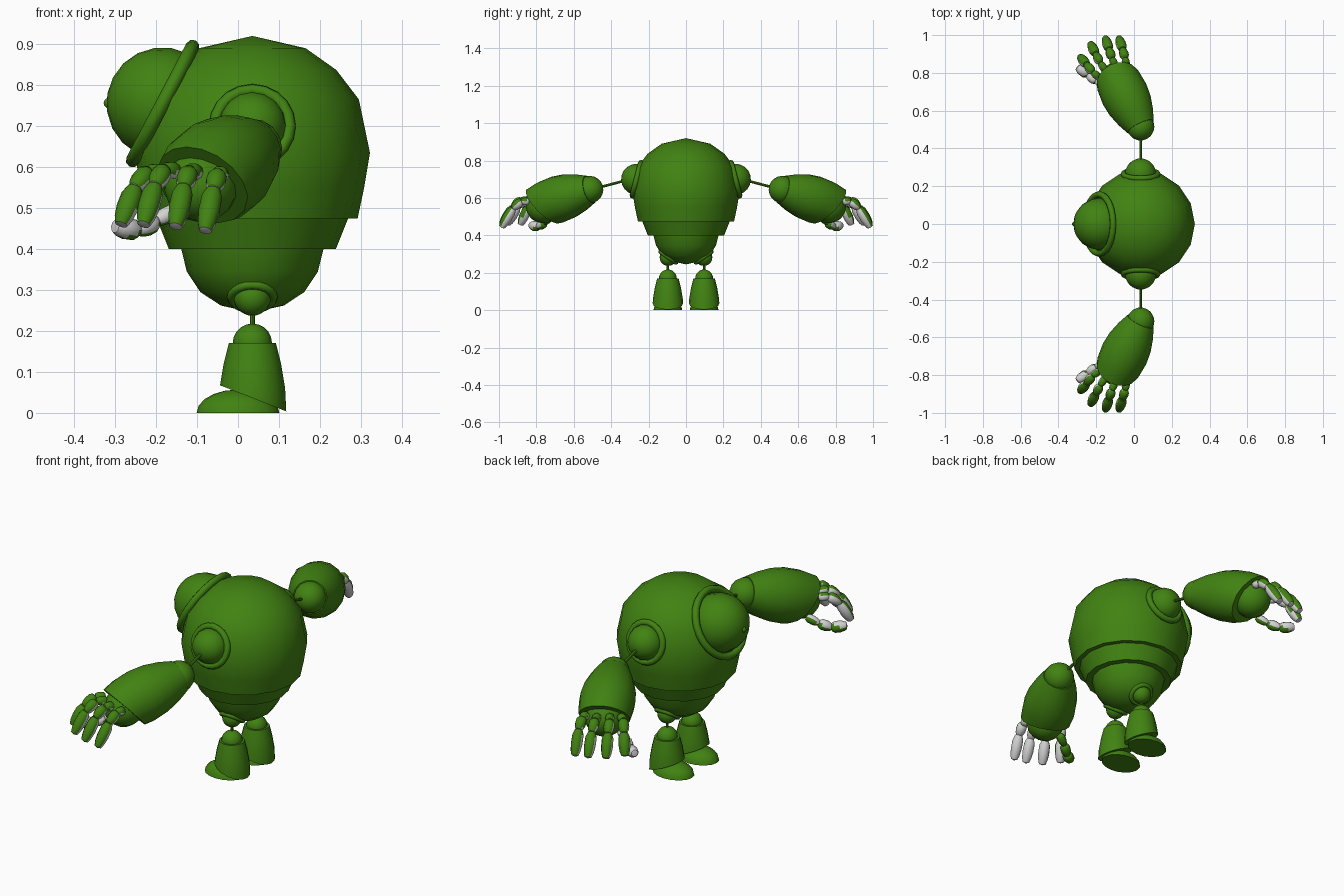
import bpy, bmesh
from math import sin, cos, pi, radians
from mathutils import Vector, Matrix

if "Cube" in bpy.data.objects:
    bpy.data.objects.remove(bpy.data.objects["Cube"])


def material(name, rgb):
    m = bpy.data.materials.new(name)
    m.diffuse_color = (*rgb, 1)
    m.use_nodes = True
    m.node_tree.nodes["Principled BSDF"].inputs["Base Color"].default_value = m.diffuse_color
    return m


GREEN = material("green", (0.053, 0.225, 0.006))
WHITE = material("light_grey", (0.65, 0.65, 0.65))
CX = 0.035  # body axis


def lathe(name, profile, origin, axis=(0, 0, 1), segs=16, closed=False, mirror=True,
          scale=None, cut=None, white_dir=None, sharp=40):
    """Turn (distance, radius) points about an axis; optional plane cut and y mirror."""
    bm = bmesh.new()
    rings = []
    for d, r in profile:
        n = 1 if r < 1e-6 else segs
        rings.append([bm.verts.new((r * cos(2 * pi * i / segs), r * sin(2 * pi * i / segs), d))
                      for i in range(n)])
    pairs = list(zip(rings, rings[1:])) + ([(rings[-1], rings[0])] if closed else [])
    for a, b in pairs:
        for i in range(segs):
            j = (i + 1) % segs
            quad = [a[i % len(a)], a[j % len(a)], b[j % len(b)], b[i % len(b)]]
            face = list(dict.fromkeys(quad))
            if len(face) > 2:
                bm.faces.new(face)
    rot = Matrix() if Vector(axis).normalized().z > 0.999 else \
        Vector(axis).to_track_quat('Z', 'Y').to_matrix().to_4x4()
    mat = Matrix.Translation(origin) @ rot
    if scale:
        mat = mat @ Matrix.Diagonal((*scale, 1))
    bm.transform(mat)
    if cut:
        geom = bm.verts[:] + bm.edges[:] + bm.faces[:]
        bmesh.ops.bisect_plane(bm, geom=geom, plane_co=cut[0], plane_no=cut[1], clear_outer=True)
    open_edges = [e for e in bm.edges if e.is_boundary]
    if open_edges:
        bmesh.ops.holes_fill(bm, edges=open_edges, sides=0)
    bmesh.ops.recalc_face_normals(bm, faces=bm.faces[:])
    bm.normal_update()
    for f in bm.faces:
        f.smooth = True
        if white_dir is not None and f.normal.dot(white_dir) > -0.12:
            f.material_index = 1
    me = bpy.data.meshes.new(name)
    bm.to_mesh(me)
    bm.free()
    me.materials.append(GREEN)
    me.materials.append(WHITE)
    me.set_sharp_from_angle(angle=radians(sharp))
    ob = bpy.data.objects.new(name, me)
    bpy.context.collection.objects.link(ob)
    if mirror:
        mod = ob.modifiers.new("mirror", 'MIRROR')
        mod.use_axis = (False, True, False)
        mod.use_mirror_merge = False
    return ob


def ball(r, n=10, start=-90):
    angles = [radians(start + (90 - start) * i / n) for i in range(n + 1)]
    return [(r * sin(a), max(0, r * cos(a))) for a in angles]


def hoop(major, minor, n=8):
    return [(minor * sin(2 * pi * i / n), major + minor * cos(2 * pi * i / n)) for i in range(n)]


# Body: upper shell, waist band, lower bowl
lathe("upper_shell", [(0.475, 0.257), (0.55, 0.273), (0.635, 0.287), (0.765, 0.26),
                      (0.837, 0.205), (0.89, 0.13), (0.92, 0)], (CX, 0, 0), mirror=False)
lathe("waist_band", [(0.40, 0.204), (0.48, 0.236)], (CX, 0, 0), mirror=False)
lathe("lower_bowl", [(0.245, 0), (0.262, 0.077), (0.295, 0.127), (0.345, 0.16), (0.41, 0.176)],
      (CX, 0, 0), mirror=False)

# Eye: dome, rim and small pupil knob
eye, eye_axis = (-0.184, 0, 0.755), (-0.885, 0, 0.465)
lathe("eye_dome", ball(0.137), eye, eye_axis, segs=20, mirror=False)
lathe("eye_rim", hoop(0.157, 0.017), eye, eye_axis, segs=24, closed=True, mirror=False, sharp=60)
lathe("eye_pupil", ball(0.014, 6), (-0.314, 0, 0.756), (-1, 0, 0), segs=10, mirror=False)

# Shoulder and hip sockets
for name, centre, axis, major, minor, r in (
        ("shoulder", (CX, 0.264, 0.70), (0, 0.97, 0.25), 0.091, 0.015, 0.083),
        ("hip", (CX, 0.095, 0.283), (0, 0.57, -0.82), 0.051, 0.011, 0.046)):
    lathe(name + "_dome", ball(r), centre, axis)
    lathe(name + "_rim", hoop(major, minor), centre, axis, segs=20, closed=True, sharp=60)

# Legs: rod, knee ball, slanted shin, domed foot
LY = 0.097
lathe("leg_rod", [(0.19, 0.006), (0.26, 0.006)], (CX, LY, 0), segs=8)
lathe("knee_ball", ball(0.048), (CX, LY, 0.17))
lathe("shin", [(0.0, 0.083), (0.06, 0.08), (0.12, 0.07), (0.17, 0.0575)], (CX, LY, 0),
      cut=((0.117, LY, 0.004), (-0.065, 0, -0.165)))
lathe("foot", ball(1, 5, 0), (0, LY, 0), scale=(0.101, 0.077, 0.057))

# Arms: rod, elbow ball, forearm with slanted cuff, palm
elbow = Vector((CX, 0.515, 0.645))
along = Vector((-0.425, 0.865, -0.267)).normalized()
up = (Vector((0, 0, 1)) - along * along.z).normalized()
rod_a, rod_b = Vector((CX, 0.30, 0.70)), Vector((CX, 0.47, 0.655))
lathe("arm_rod", [(0, 0.007), ((rod_b - rod_a).length, 0.007)], rod_a, rod_b - rod_a, segs=8)
lathe("elbow_ball", ball(0.073), elbow, (0, 0.96, -0.27))
lathe("forearm", [(0, 0.077), (0.06, 0.101), (0.13, 0.12), (0.2, 0.127), (0.28, 0.12),
                  (0.36, 0.099), (0.42, 0.08)], elbow, along,
      cut=(elbow + along * 0.298, along * 0.888 - up * 0.46))
lathe("palm", ball(0.091), (-0.09, 0.765, 0.556), along)

# Fingers and thumb: chains of rounded segments, pale on the gripping side
fingers = {
    "finger_1": [(-0.185, 0.775, 0.585), (-0.22, 0.805, 0.59), (-0.252, 0.845, 0.55),
                 (-0.285, 0.885, 0.46)],
    "finger_2": [(-0.15, 0.81, 0.59), (-0.18, 0.855, 0.595), (-0.203, 0.9, 0.555),
                 (-0.23, 0.955, 0.46)],
    "finger_3": [(-0.10, 0.835, 0.585), (-0.118, 0.88, 0.593), (-0.132, 0.925, 0.552),
                 (-0.152, 0.985, 0.455)],
    "finger_4": [(-0.04, 0.84, 0.58), (-0.048, 0.88, 0.585), (-0.06, 0.925, 0.545),
                 (-0.08, 0.985, 0.445)],
    "thumb": [(-0.15, 0.73, 0.495), (-0.20, 0.755, 0.468), (-0.245, 0.79, 0.445),
              (-0.30, 0.83, 0.455)],
}
for name, pts in fingers.items():
    pale = Vector((-0.3, 0.7, 0.6)) if name == "thumb" else Vector((0, -0.6, -0.8))
    pts = [Vector(p) for p in pts]
    for k, (a, b) in enumerate(zip(pts, pts[1:])):
        d, length, r = b - a, (b - a).length, (0.021, 0.025, 0.027)[k]
        shape = ((-0.05, 0), (0, 0.65), (0.2, 0.97), (0.55, 1), (0.82, 0.85), (1, 0.6), (1.04, 0))
        lathe(f"{name}_segment_{k + 1}", [(t * length, q * r) for t, q in shape], a, d,
              segs=10, white_dir=pale, sharp=50)
